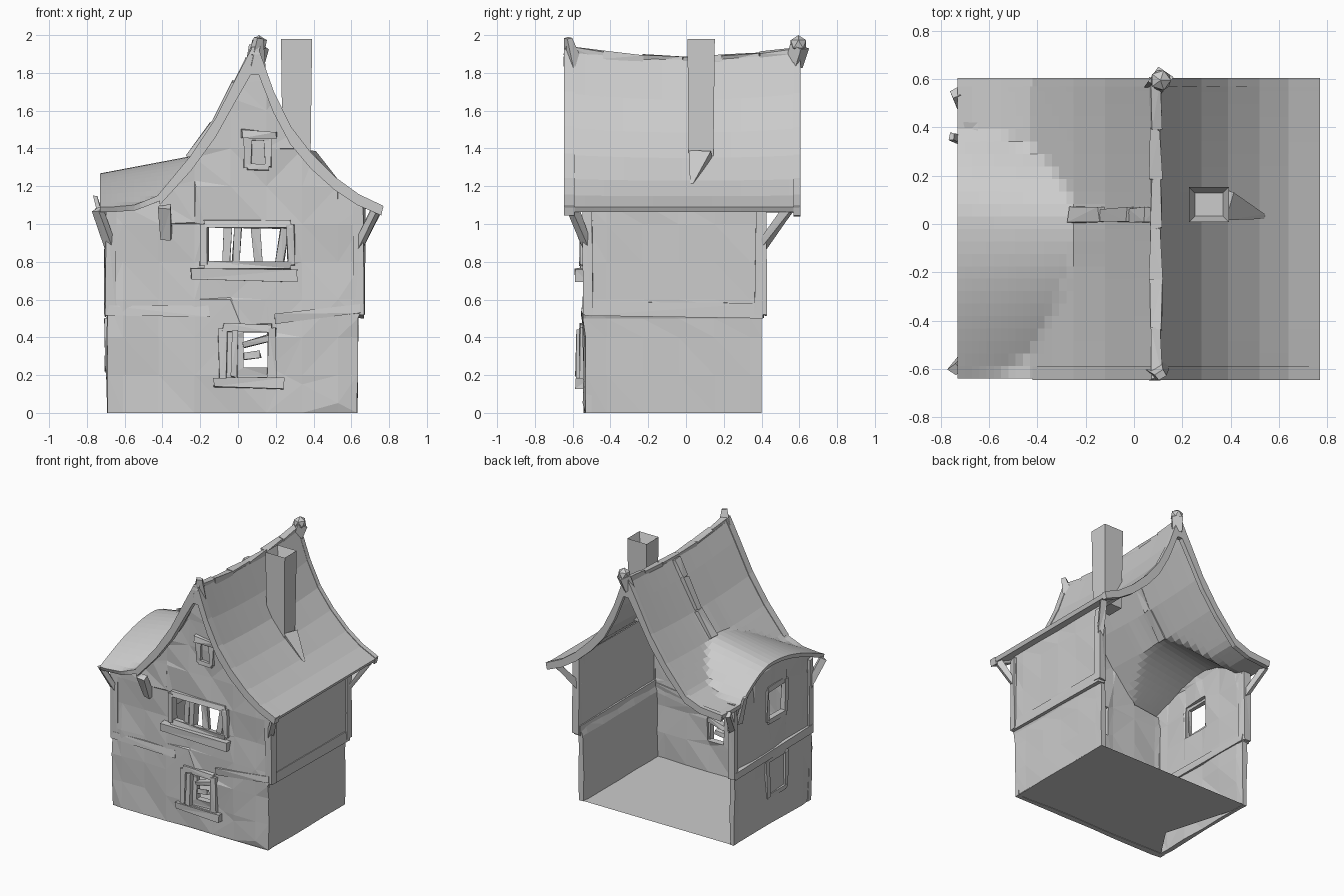
import bpy, bmesh, math, random
from mathutils import Vector

if "Cube" in bpy.data.objects:
    bpy.data.objects.remove(bpy.data.objects["Cube"])

random.seed(4)


def finish(name, bm, recalc=True):
    if recalc:
        bmesh.ops.recalc_face_normals(bm, faces=bm.faces)
    me = bpy.data.meshes.new(name)
    bm.to_mesh(me)
    bm.free()
    ob = bpy.data.objects.new(name, me)
    bpy.context.collection.objects.link(ob)
    return ob


def prism(name, pts, axis, a, b):
    """Extrude a 2D outline: axis 'y' takes (x, z), axis 'x' takes (y, z)."""
    put = (lambda p, t: (p[0], t, p[1])) if axis == 'y' else (lambda p, t: (t, p[0], p[1]))
    bm = bmesh.new()
    va = [bm.verts.new(put(p, a)) for p in pts]
    vb = [bm.verts.new(put(p, b)) for p in pts]
    bm.faces.new(va)
    bm.faces.new(vb[::-1])
    n = len(pts)
    for i in range(n):
        bm.faces.new((va[i], vb[i], vb[(i + 1) % n], va[(i + 1) % n]))
    return finish(name, bm)


def beam(name, p, q, w, d, taper=1.0, rough=0.007):
    """Rough-hewn timber from p to q."""
    p, q = Vector(p), Vector(q)
    rot = (q - p).to_track_quat('Z', 'Y')
    bm = bmesh.new()
    bmesh.ops.create_cube(bm, size=1)
    for v in bm.verts:
        end, k = (q, taper) if v.co.z > 0 else (p, 1)
        v.co = end + rot @ Vector((v.co.x * w * k, v.co.y * d * k, 0))
        v.co += Vector([random.uniform(-rough, rough) for _ in range(3)])
    bmesh.ops.triangulate(bm, faces=bm.faces)
    return finish(name, bm)


def cut(ob, lo, hi):
    c = prism("cutter", [(lo[0], lo[2]), (hi[0], lo[2]), (hi[0], hi[2]), (lo[0], hi[2])], 'y', lo[1], hi[1])
    m = ob.modifiers.new("cut", 'BOOLEAN')
    m.operation, m.object, m.solver = 'DIFFERENCE', c, 'EXACT'
    bpy.context.view_layer.objects.active = ob
    bpy.ops.object.modifier_apply(modifier=m.name)
    bpy.data.objects.remove(c)


def roughen(ob, axis, amount=0.009):
    """Slice a wall into patches and nudge them for a lumpy plaster look."""
    bm = bmesh.new()
    bm.from_mesh(ob.data)
    for k in range(1, 9):
        for ax, pos in ((2, k * 0.2), (1 - axis, -0.8 + k * 0.19)):
            no, co = Vector((0, 0, 0)), Vector((0, 0, 0))
            no[ax], co[ax] = 1, pos
            bmesh.ops.bisect_plane(bm, geom=bm.verts[:] + bm.edges[:] + bm.faces[:], plane_co=co, plane_no=no)
    bmesh.ops.triangulate(bm, faces=bm.faces)
    for v in bm.verts:
        v.co[axis] += random.uniform(-amount, amount)
    bm.to_mesh(ob.data)
    bm.free()


# Roof shape functions
PROFILE = [(-0.73, 1.085), (-0.55, 1.10), (-0.42, 1.15), (-0.25, 1.35), (-0.12, 1.54), (0, 1.77), (0.07, 1.90),
           (0.11, 1.90), (0.19, 1.68), (0.28, 1.50), (0.39, 1.36), (0.52, 1.235), (0.64, 1.15), (0.77, 1.09)]


def main_z(x, y):
    for (x0, z0), (x1, z1) in zip(PROFILE, PROFILE[1:]):
        if x <= x1 + 1e-6:
            z = z0 + (z1 - z0) * (x - x0) / (x1 - x0)
            break
    return z + (z - 1.09) / 0.8 * (0.12 * y * y - 0.03)


def dormer_z(x, y):
    t = min(1, y / 0.37 if y > 0 else -y / 0.64)
    peak = 1.27 + (x + 0.72) * 0.19
    return 1.09 + (peak - 1.09) * math.cos(t * math.pi / 2)


def roof_z(x, y):
    return max(main_z(x, y), dormer_z(x, y)) if x < -0.2 else main_z(x, y)


# Main roof with the arched left dormer blended in
xs = sorted({-0.73 + 0.03 * i for i in range(17)} | {p[0] for p in PROFILE if p[0] > -0.24 or p[0] < -0.72})
ys = [-0.64 + 1.24 * i / 24 for i in range(25)]
bm = bmesh.new()
grid = [[bm.verts.new((x, y, roof_z(x, y))) for x in xs] for y in ys]
for r0, r1 in zip(grid, grid[1:]):
    for j in range(len(xs) - 1):
        bm.faces.new((r0[j], r0[j + 1], r1[j + 1], r1[j]))
roof = finish("roof", bm, False)
sol = roof.modifiers.new("thickness", 'SOLIDIFY')
sol.thickness, sol.offset = 0.03, -1


# Barge boards along both gable ends
def barge(name, pts, y0, y1):
    top = [(x, main_z(x, y0) + 0.006) for x, _ in pts]
    low = [(x * 0.985, z - 0.05 - 0.1 * (z - 1.09)) for x, z in top]
    prism(name, top + low[::-1], 'y', y0, y1)


barge("front_barge_board", PROFILE[2:], -0.645, -0.59)
barge("back_barge_board", PROFILE, 0.57, 0.605)

# Ridge cap, seam over the left slope, and finials
for a, b in zip(ys[::4], ys[4::4]):
    beam("ridge_cap", (0.09, a, main_z(0.09, a)), (0.09, b, main_z(0.09, b)), 0.045, 0.04)
seam = [p for p in PROFILE if -0.3 < p[0] < 0.1]
for (x0, z0), (x1, z1) in zip(seam, seam[1:]):
    beam("slope_seam", (x0, 0.035, main_z(x0, 0)), (x1, 0.035, main_z(x1, 0)), 0.06, 0.06)
beam("front_finial", (0.09, -0.595, 1.84), (0.11, -0.625, 1.985), 0.09, 0.07, 0.4, 0.003)
beam("back_finial", (0.09, 0.57, 1.84), (0.11, 0.60, 1.94), 0.07, 0.07, 1.1, 0.003)
bm = bmesh.new()
bmesh.ops.create_icosphere(bm, subdivisions=1, radius=0.048)
bmesh.ops.translate(bm, verts=bm.verts, vec=(0.11, 0.595, 1.952))
finish("back_finial_knob", bm)

# Chimney with a hollow top and a tapered foot
bm = bmesh.new()
bmesh.ops.create_cube(bm, size=1)
for v in bm.verts:
    k = 1 if v.co.z > 0 else 0.9
    v.co = Vector((0.31 + v.co.x * 0.165 * k, 0.08 + v.co.y * 0.145 * k, 1.98 if v.co.z > 0 else 1.36))
top = max(bm.faces, key=lambda f: f.calc_center_median().z)
bmesh.ops.inset_region(bm, faces=[top], thickness=0.035)
bmesh.ops.translate(bm, verts=top.verts, vec=(0, 0, -0.07))
finish("chimney", bm)
beam("chimney_foot", (0.38, 0.08, 1.37), (0.54, 0.03, 1.215), 0.12, 0.05, 0.15, 0.003)

# Front wall up into the gable, with window openings
gable = [(x, main_z(x, -0.54) - 0.03) for x, _ in PROFILE[2:12]]
front = prism("front_wall", [(-0.69, 1.09), (-0.69, 0), (0.63, 0), (0.635, 0.5), (0.665, 0.57), (0.66, 1.09)]
              + gable[::-1], 'y', -0.54, -0.50)
cut(front, (-0.18, -0.7, 0.78), (0.28, -0.4, 1.0))
cut(front, (0.03, -0.7, 0.24), (0.17, -0.4, 0.43))
roughen(front, 1)

# Side walls
right = prism("right_wall", [(0.59, 0), (0.63, 0), (0.635, 0.5), (0.66, 0.57), (0.655, 1.11), (0.615, 1.11),
                             (0.62, 0.57), (0.595, 0.5)], 'y', -0.53, 0.40)
roughen(right, 0, 0.004)
arch = [(y, roof_z(-0.69, y) - 0.025) for y in (-0.53, -0.4, -0.25, -0.1, 0, 0.12, 0.24, 0.32, 0.40)]
left = prism("left_wall", [(0.40, 0), (-0.53, 0)] + arch, 'x', -0.69, -0.65)
cut(left, (-0.8, -0.22, 0.80), (-0.5, 0.0, 1.05))
roughen(left, 0)

# Floor, with a notch left open near the left wall
bm = bmesh.new()
bm.faces.new([bm.verts.new((x, y, 0.003)) for x, y in
              ((0.63, 0.40), (-0.69, 0.40), (-0.5, -0.25), (-0.69, -0.54), (0.63, -0.54))])
finish("floor", bm)

# Storey beams around the house at mid height
beam("left_storey_beam", (-0.675, -0.54, 0.55), (-0.675, 0.40, 0.54), 0.06, 0.06)
beam("right_storey_beam", (0.635, -0.54, 0.55), (0.635, 0.41, 0.54), 0.06, 0.07)
for a, b, za, zb in ((-0.69, -0.15, 0.545, 0.54), (0.2, 0.65, 0.5, 0.55)):
    beam("front_storey_beam", (a, -0.525, za), (b, -0.525, zb), 0.05, 0.05)

# Corner posts and slanted eave brackets
for x, ex in ((-0.675, -0.74), (0.64, 0.73)):
    for y, ey in ((-0.52, -0.60), (0.395, 0.54)):
        beam("corner_post", (x, y, 0.52), (x, y, 1.09), 0.055, 0.055)
        beam("eave_bracket", (x, y, 0.88), (ex, ey, 1.075), 0.04, 0.04)
beam("dormer_bracket", (-0.69, 0.34, 0.92), (-0.755, 0.36, 1.15), 0.05, 0.03, 0.5)
beam("gable_bracket", (-0.38, -0.54, 0.92), (-0.39, -0.61, 1.09), 0.06, 0.05)


# Window frames
def frame(name, lo, hi, place, w):
    (a, c), (b, d) = lo, hi
    for p, q in (((a, c), (a, d)), ((b, c), (b, d)), ((a, c), (b, c)), ((a, d), (b, d))):
        beam(name, place(*p), place(*q), w, w)


def on_front(x, z): return (x, -0.54, z)
def on_left(y, z): return (-0.685, y, z)


frame("upper_window_frame", (-0.18, 0.78), (0.28, 1.0), on_front, 0.04)
frame("lower_window_frame", (-0.08, 0.17), (0.18, 0.45), on_front, 0.045)
frame("left_upper_window_frame", (-0.22, 0.80), (0.0, 1.05), on_left, 0.035)
frame("left_lower_window_frame", (-0.22, 0.22), (0.0, 0.5), on_left, 0.035)
frame("attic_window_frame", (0.05, 1.30), (0.16, 1.46), on_front, 0.035)
beam("attic_window_lintel", (0.02, -0.55, 1.48), (0.20, -0.55, 1.47), 0.04, 0.04)
beam("upper_window_sill", (-0.25, -0.55, 0.735), (0.31, -0.55, 0.725), 0.07, 0.06)
beam("lower_window_sill", (-0.13, -0.55, 0.16), (0.24, -0.55, 0.155), 0.06, 0.05)
for x0, x1, w in ((-0.06, -0.05, 0.02), (-0.01, 0.0, 0.055), (0.11, 0.09, 0.03), (0.22, 0.25, 0.02)):
    beam("upper_window_bar", (x0, -0.53, 0.78), (x1, -0.53, 1.0), w, 0.04)
beam("lower_window_bar", (0.03, -0.53, 0.30), (0.12, -0.53, 0.31), 0.02, 0.03)
beam("lower_window_head", (0.03, -0.53, 0.36), (0.17, -0.53, 0.40), 0.05, 0.03)
beam("lower_window_shutter", (-0.02, -0.545, 0.19), (-0.01, -0.545, 0.44), 0.08, 0.03)
